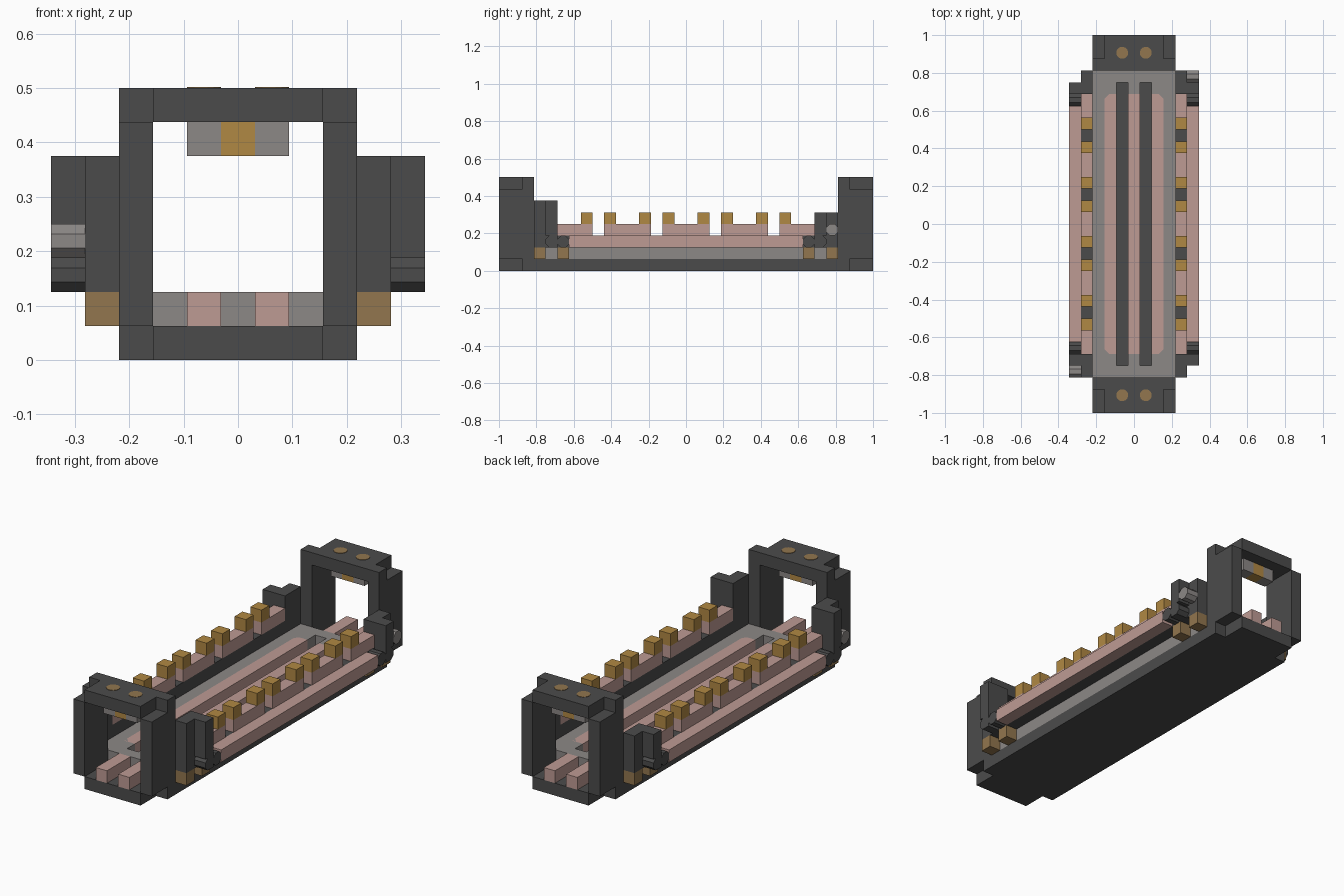
import bpy
import bmesh
import math
from mathutils import Matrix, Vector

U = 1 / 16  # grid unit of the block model

cube = bpy.data.objects.get("Cube")
if cube:
    bpy.data.objects.remove(cube, do_unlink=True)


def material(name, rgb):
    linear = [((c / 255 + 0.055) / 1.055) ** 2.4 for c in rgb] + [1]
    mat = bpy.data.materials.new(name)
    mat.use_nodes = True
    mat.diffuse_color = linear
    bsdf = next(n for n in mat.node_tree.nodes if n.type == "BSDF_PRINCIPLED")
    bsdf.inputs["Base Color"].default_value = linear
    bsdf.inputs["Roughness"].default_value = 0.8
    return mat


dark = material("charcoal", (75, 75, 75))
grey = material("warm grey", (140, 136, 134))
pink = material("dusty pink", (190, 155, 148))
gold = material("gold", (176, 136, 67))
brown = material("bronze", (146, 118, 78))


def finish(name, bm, mat):
    mesh = bpy.data.meshes.new(name)
    bmesh.ops.recalc_face_normals(bm, faces=bm.faces)
    bm.to_mesh(mesh)
    bm.free()
    mesh.materials.append(mat)
    obj = bpy.data.objects.new(name, mesh)
    bpy.context.collection.objects.link(obj)
    return obj


def boxes(name, mat, spans):
    """One object from boxes given as (x0, x1, y0, y1, z0, z1) in units."""
    bm = bmesh.new()
    for x0, x1, y0, y1, z0, z1 in spans:
        centre = Vector((x0 + x1, y0 + y1, z0 + z1)) * U / 2
        size = Vector((x1 - x0, y1 - y0, z1 - z0)) * U
        bmesh.ops.create_cube(
            bm, size=1, matrix=Matrix.Translation(centre) @ Matrix.Diagonal(size.to_4d()))
    return finish(name, bm, mat)


def cylinders(name, mat, centres, length, sides, turn):
    """Unit-wide cylinders at the centres, turned by a rotation matrix."""
    bm = bmesh.new()
    radius = 0.5 * U / math.cos(math.pi / sides)
    spin = Matrix.Rotation(math.pi / sides, 4, "Z")
    for c in centres:
        bmesh.ops.create_cone(
            bm, cap_ends=True, segments=sides, radius1=radius, radius2=radius,
            depth=length * U, matrix=Matrix.Translation(Vector(c) * U) @ turn @ spin)
    return finish(name, bm, mat)


def flip(span, sx, sy):
    x0, x1, y0, y1, z0, z1 = span
    xs, ys = sorted((x0 * sx, x1 * sx)), sorted((y0 * sy, y1 * sy))
    return (*xs, *ys, z0, z1)


def four(*spans):
    return [flip(s, sx, sy) for s in spans for sx in (-1, 1) for sy in (-1, 1)]


def sides(*spans):
    return [flip(s, sx, 1) for s in spans for sx in (-1, 1)]


def ends(*spans):
    return [flip(s, 1, sy) for s in spans for sy in (-1, 1)]


# Base slab with narrower tips
boxes("base_slab", dark, [(-3.5, 3.5, -14, 14, 0, 1)]
      + ends((-2.5, 2.5, 14, 16, 0, 1)))

# End frames: stepped pillars and a top bar
boxes("frame_pillars", dark, four((2.5, 3.5, 14, 16, 1, 7),
                                  (2.5, 3.5, 13, 14, 1, 8)))
boxes("frame_top_bars", dark, ends((-2.5, 2.5, 13, 16, 7, 8)))
boxes("hanging_blocks", grey, four((0.5, 1.5, 14, 15, 6, 7)))
boxes("hanging_contacts", gold, ends((-0.5, 0.5, 14, 15, 6, 7)))
cylinders("top_rivets", brown,
          [(x, y, 8) for x in (-1, 1) for y in (-14.5, 14.5)],
          0.06, 16, Matrix.Identity(4))

# Deck with two long slots and a pink inlay
boxes("deck", grey, sides((2.5, 3.5, -13, 13, 1, 2))
      + ends((-2.5, 2.5, 12, 13, 1, 2), (-0.5, 0.5, 11, 12, 1, 2))
      + four((1.5, 2.5, 11, 12, 1, 2)))
boxes("deck_inlay", pink, [(-0.5, 0.5, -11, 11, 1, 2)]
      + sides((1.5, 2.5, -11, 11, 1, 2)))
boxes("end_tongues", pink, four((0.5, 1.5, 13, 16, 1, 2)))

# Clipped corners of the inlay
bm = bmesh.new()
for sx in (-1, 1):
    for sy in (-1, 1):
        corner = [(2.5, 11), (2.1, 11), (2.5, 10.6)]
        face = bm.faces.new([bm.verts.new((x * sx * U, y * sy * U, 2.03 * U))
                             for x, y in corner])
        face.normal_update()
        if face.normal.z < 0:
            face.normal_flip()
finish("inlay_corners", bm, grey)

# Side rails: dark inner beam, pink outer beam, notched pink top with studs
boxes("inner_beams", dark, sides((3.5, 4.5, -11, 11, 2, 3)))
boxes("outer_beams", pink, sides((4.5, 5.5, -10, 10, 2, 3)))
gaps = (-7.5, -2.5, 2.5, 7.5)
starts = [-11] + [g + 0.5 for g in gaps]
stops = [g - 0.5 for g in gaps] + [11]
boxes("rail_tops", pink,
      sides(*[(3.5, 4.5, a, b, 3, 4) for a, b in zip(starts, stops)]))
boxes("rail_studs", gold,
      sides(*[(3.5, 4.5, g + d - 0.5, g + d + 0.5, 4, 5)
              for g in gaps for d in (-1, 1)]))

# Corner brackets, one unit taller at the front
for label, sy, top in (("front", -1, 6), ("back", 1, 5)):
    spans = sides((3.5, 4.5, 11, 13, 2, top), (4.5, 5.5, 11, 12, 3, top),
                  (4.5, 5.5, 11, 11.5, 2, 3))
    boxes(label + "_brackets", dark, [flip(s, 1, sy) for s in spans])

# Rounded pins and feet below the brackets
across = Matrix.Rotation(math.pi / 2, 4, "Y")
cylinders("bracket_pins", dark,
          [(x, y, 2.5) for x in (-5, 5) for y in (-11.5, -10.5, 10.5, 11.5)],
          1, 8, across)
cylinders("bracket_nubs", grey, [(5, 12.5, 3.5), (-5, -12.5, 3.5)], 1, 8, across)
boxes("support_feet", brown, four((3.5, 4.5, 10, 11, 1, 2),
                                  (3.5, 4.5, 12, 13, 1, 2)))
